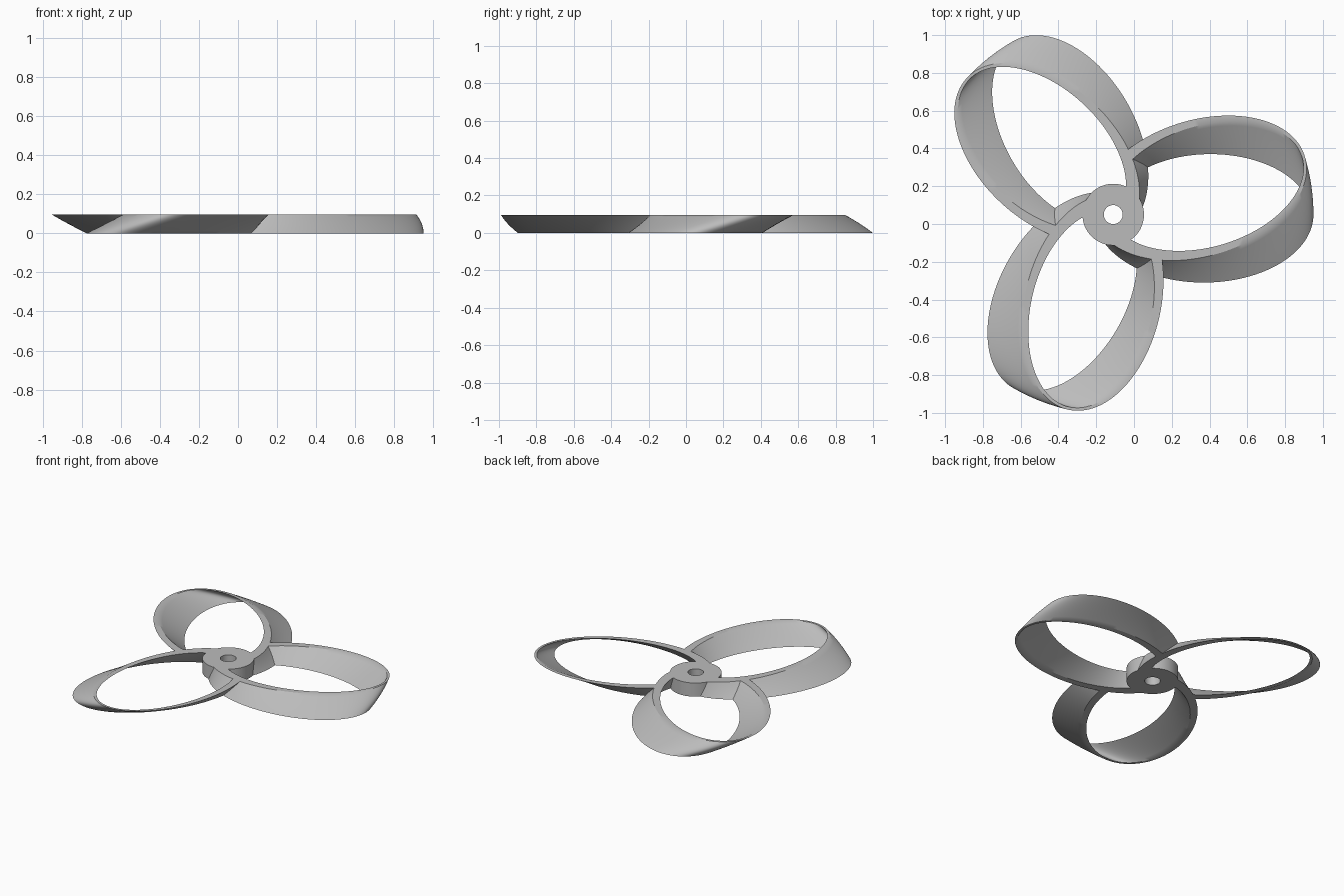
import bpy, bmesh
from math import sin, cos, radians, pi

cube = bpy.data.objects.get("Cube")
if cube:
    bpy.data.objects.remove(cube)

HUB_X, HUB_Y, HEIGHT = -0.11, 0.05, 0.095
TWIST = radians(17)
LAYERS, STEPS = 8, 96

gray = bpy.data.materials.new("plain gray")
gray.use_nodes = True
color = (0.5, 0.5, 0.5, 1)
gray.diffuse_color = color
gray.node_tree.nodes["Principled BSDF"].inputs["Base Color"].default_value = color


def finish(bm, name, angle=0.0):
    bmesh.ops.recalc_face_normals(bm, faces=bm.faces)
    mesh = bpy.data.meshes.new(name)
    bm.to_mesh(mesh)
    bm.free()
    mesh.materials.append(gray)
    obj = bpy.data.objects.new(name, mesh)
    bpy.context.collection.objects.link(obj)
    obj.location = (HUB_X, HUB_Y, 0)
    obj.rotation_euler.z = angle
    bpy.ops.object.select_all(action='DESELECT')
    obj.select_set(True)
    bpy.context.view_layer.objects.active = obj
    bpy.ops.object.shade_smooth_by_angle(angle=radians(30))
    return obj


def ellipse_arc(center, a, b, start, end):
    angles = [radians(start + (end - start) * i / STEPS) for i in range(STEPS + 1)]
    return [(center + a * cos(t), b * sin(t)) for t in angles]


def twisted_prism(bm, outer, inner):
    """Wall between two outlines, turned about the hub axis as it rises."""
    n = len(outer)
    layers = []
    for k in range(LAYERS + 1):
        f = k / LAYERS
        c, s = cos(TWIST * f), sin(TWIST * f)
        layers.append([[bm.verts.new((x * c - y * s, x * s + y * c, HEIGHT * f))
                        for x, y in line] for line in (outer, inner)])
    for low, high in zip(layers, layers[1:]):
        for side in (0, 1):
            for i in range(n - 1):
                bm.faces.new((low[side][i], low[side][i + 1],
                              high[side][i + 1], high[side][i]))
        for i in (0, n - 1):
            bm.faces.new((low[0][i], low[1][i], high[1][i], high[0][i]))
    for out, inn in (layers[0], layers[-1]):
        for i in range(n - 1):
            bm.faces.new((out[i], out[i + 1], inn[i + 1], inn[i]))


# Three looped blades: one limb ends on its neighbour, the other in the hub
for number in range(3):
    bm = bmesh.new()
    outer = ellipse_arc(0.48, 0.58, 0.36, 127, -162)
    inner = ellipse_arc(0.515, 0.53, 0.32, 132, -160)
    twisted_prism(bm, outer, inner)
    finish(bm, f"loop_blade_{number + 1}", number * 2 * pi / 3)

# Hub with a round shaft hole
bm = bmesh.new()
profile = [(0.05, 0), (0.163, 0), (0.163, HEIGHT), (0.05, HEIGHT)]
verts = [bm.verts.new((r, 0, z)) for r, z in profile]
edges = [bm.edges.new((verts[i], verts[(i + 1) % 4])) for i in range(4)]
bmesh.ops.spin(bm, geom=verts + edges, cent=(0, 0, 0), axis=(0, 0, 1),
               angle=2 * pi, steps=64, use_merge=True)
bmesh.ops.remove_doubles(bm, verts=bm.verts, dist=0.0001)
finish(bm, "hub")
